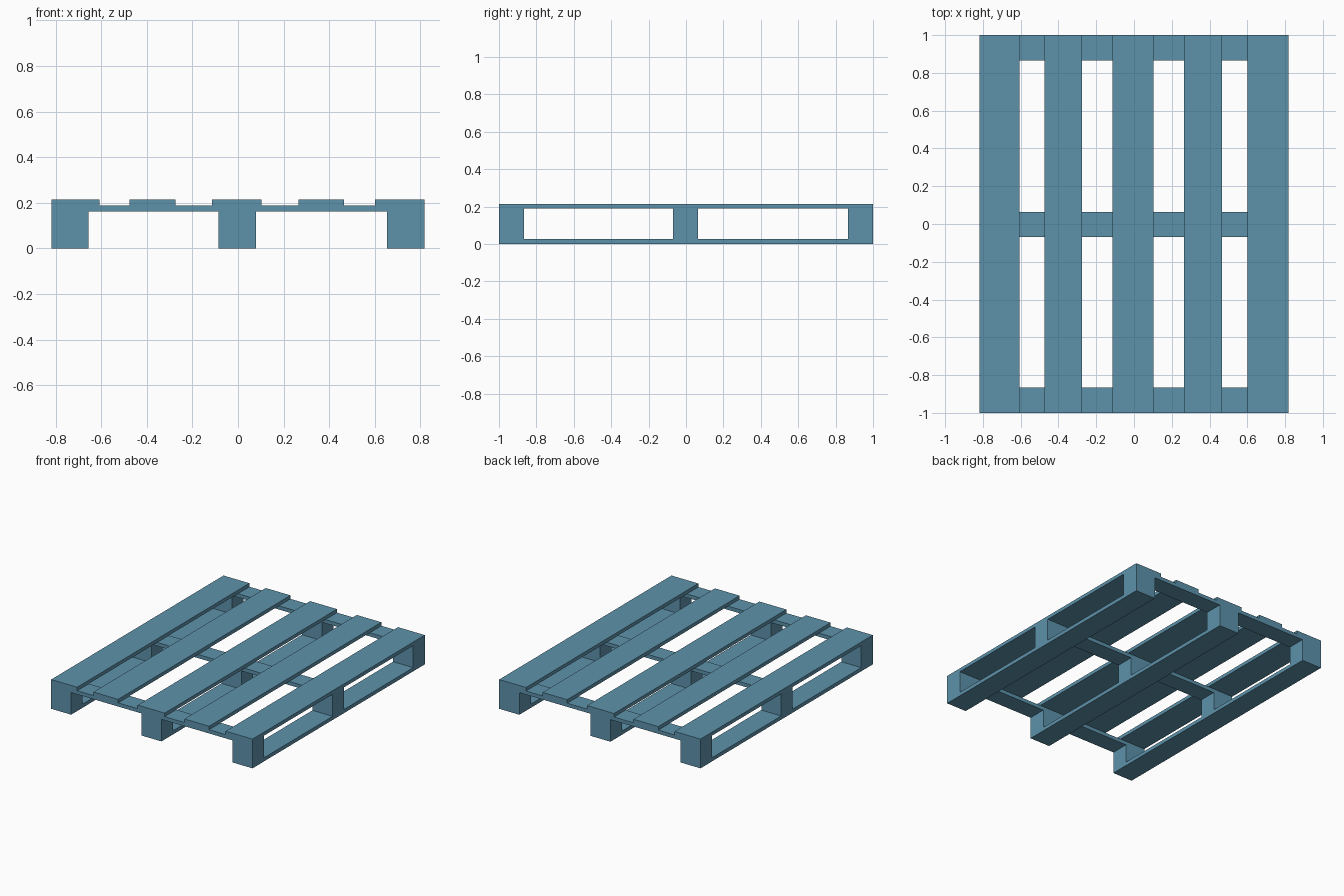
import bpy

if "Cube" in bpy.data.objects:
    bpy.data.objects.remove(bpy.data.objects["Cube"])

# Blue paint shared by every board
paint = bpy.data.materials.new("blue_paint")
paint.diffuse_color = (0.11, 0.29, 0.41, 1)
paint.use_nodes = True
paint.node_tree.nodes["Principled BSDF"].inputs["Base Color"].default_value = paint.diffuse_color


def box(name, x, y, z):
    """Axis-aligned box from (min, max) ranges."""
    bpy.ops.mesh.primitive_cube_add(size=1, location=[(a + b) / 2 for a, b in (x, y, z)])
    ob = bpy.context.object
    ob.name = name
    ob.scale = [b - a for a, b in (x, y, z)]
    bpy.ops.object.transform_apply(location=False, rotation=False, scale=True)
    ob.data.materials.append(paint)
    return ob


LENGTH = (-1.0, 1.0)
WIDTH = (-0.818, 0.818)
columns = {"left": (-0.818, -0.656), "middle": (-0.086, 0.078), "right": (0.654, 0.818)}
rows = {"front": (-1.0, -0.866), "centre": (-0.07, 0.063), "back": (0.866, 1.0)}

# Bottom runners and the spacer blocks standing on them
for side, x in columns.items():
    box(f"{side}_bottom_runner", x, LENGTH, (0, 0.027))
    for row, y in rows.items():
        box(f"{side}_{row}_block", x, y, (0.027, 0.162))

# Cross boards over the blocks
for row, y in rows.items():
    box(f"{row}_cross_board", WIDTH, y, (0.162, 0.189))

# Top deck boards: wide at the edges and middle, narrower between
deck = [(-0.818, -0.607), (-0.475, -0.274), (-0.115, 0.104), (0.265, 0.465), (0.6, 0.818)]
for i, x in enumerate(deck, 1):
    box(f"deck_board_{i}", x, LENGTH, (0.189, 0.215))
